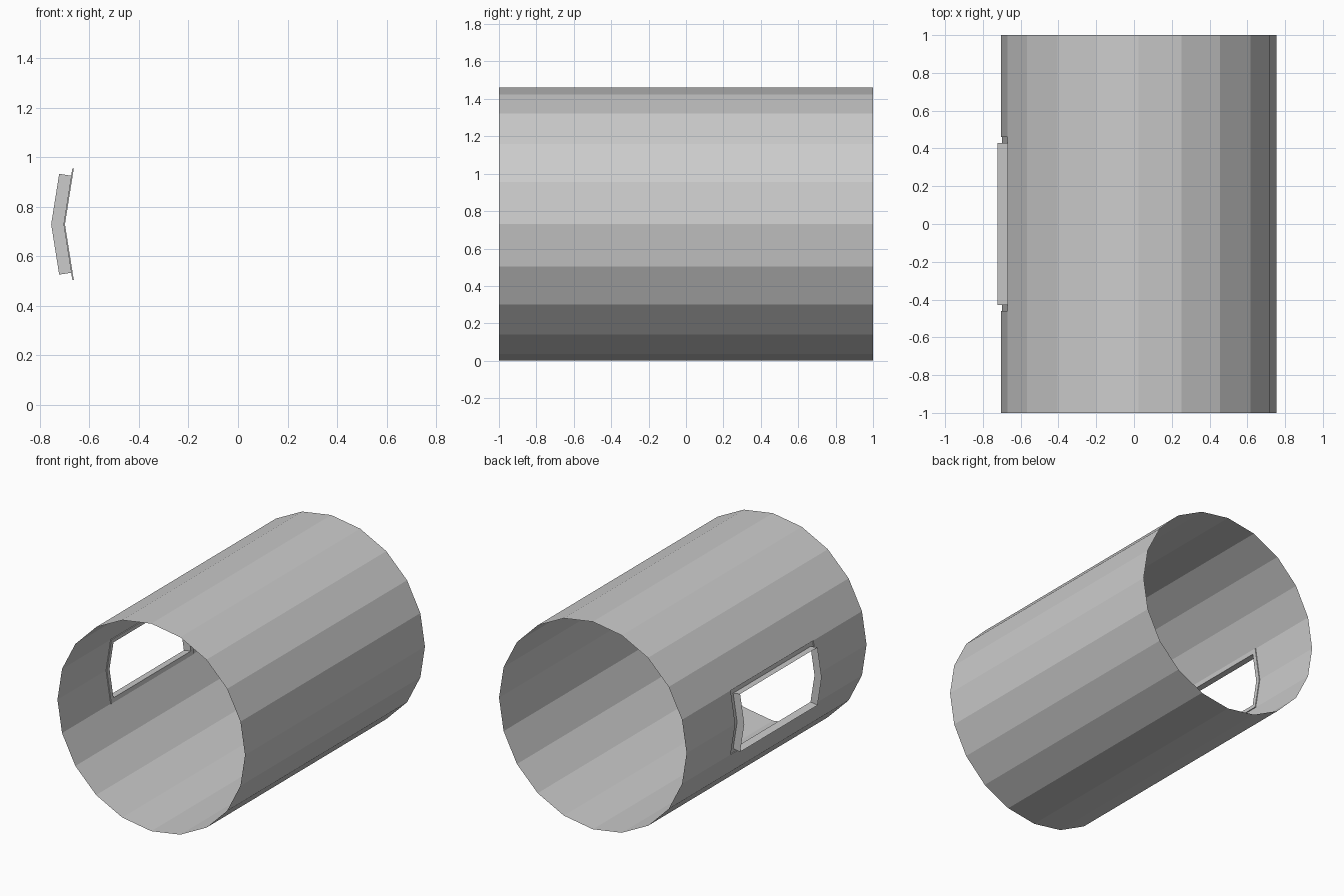
import bpy, bmesh, math

if "Cube" in bpy.data.objects:
    bpy.data.objects.remove(bpy.data.objects["Cube"])

R, CX, CZ, SIDES = 0.73, 0.025, 0.73, 20
STEP = 2 * math.pi / SIDES
HOLE_Y = 0.46


def make_object(name, bm):
    mesh = bpy.data.meshes.new(name)
    bm.to_mesh(mesh)
    bm.free()
    obj = bpy.data.objects.new(name, mesh)
    bpy.context.collection.objects.link(obj)
    return obj


def bridge(bm, a, b, closed_skip=()):
    n = len(a)
    for i in range(n):
        if i not in closed_skip:
            j = (i + 1) % n
            bm.faces.new((a[i], a[j], b[j], b[i]))


# Open thin-walled tube, with two facets left out on the left for the window
bm = bmesh.new()
rings = []
for y in (-1, -HOLE_Y, HOLE_Y, 1):
    rings.append([bm.verts.new((CX + R * math.cos(i * STEP), y,
                                CZ + R * math.sin(i * STEP)))
                  for i in range(SIDES)])
half = SIDES // 2
for k in range(3):
    bridge(bm, rings[k], rings[k + 1], (half - 1, half) if k == 1 else ())
bmesh.ops.recalc_face_normals(bm, faces=bm.faces)
# normals face outward from the tube axis
for f in bm.faces:
    c = f.calc_center_median()
    if f.normal.x * (c.x - CX) + f.normal.z * (c.z - CZ) < 0:
        f.normal_flip()
make_object("tube", bm)

# Window surround: shallow recess, flat border, then a thin wall standing out
tilt = STEP / 2
peak_x = CX - R
side_len = 2 * R * math.sin(STEP / 2)


def window_loop(bm, y, length, out):
    dx, dz = math.sin(tilt), math.cos(tilt)
    tip_x = peak_x - out / math.cos(tilt)
    end_x = peak_x + length * dx - out * dz
    end_z = length * dz + out * dx
    pts = [(end_x, -end_z), (tip_x, 0), (end_x, end_z)]
    return [bm.verts.new((x, -y, CZ + z)) for x, z in pts] + \
           [bm.verts.new((x, y, CZ + z)) for x, z in reversed(pts)]


bm = bmesh.new()
loops = [window_loop(bm, *p) for p in (
    (HOLE_Y, side_len, 0), (HOLE_Y, side_len, -0.006),
    (0.43, side_len - 0.03, -0.006), (0.43, side_len - 0.03, 0.049))]
for a, b in zip(loops, loops[1:]):
    bridge(bm, a, b)
bmesh.ops.recalc_face_normals(bm, faces=bm.faces)
# flat border must face outwards (-x)
border = [f for f in bm.faces if all(v in loops[1] + loops[2] for v in f.verts)]
if sum(f.normal.x for f in border) > 0:
    bmesh.ops.reverse_faces(bm, faces=bm.faces)
make_object("window_frame", bm)
